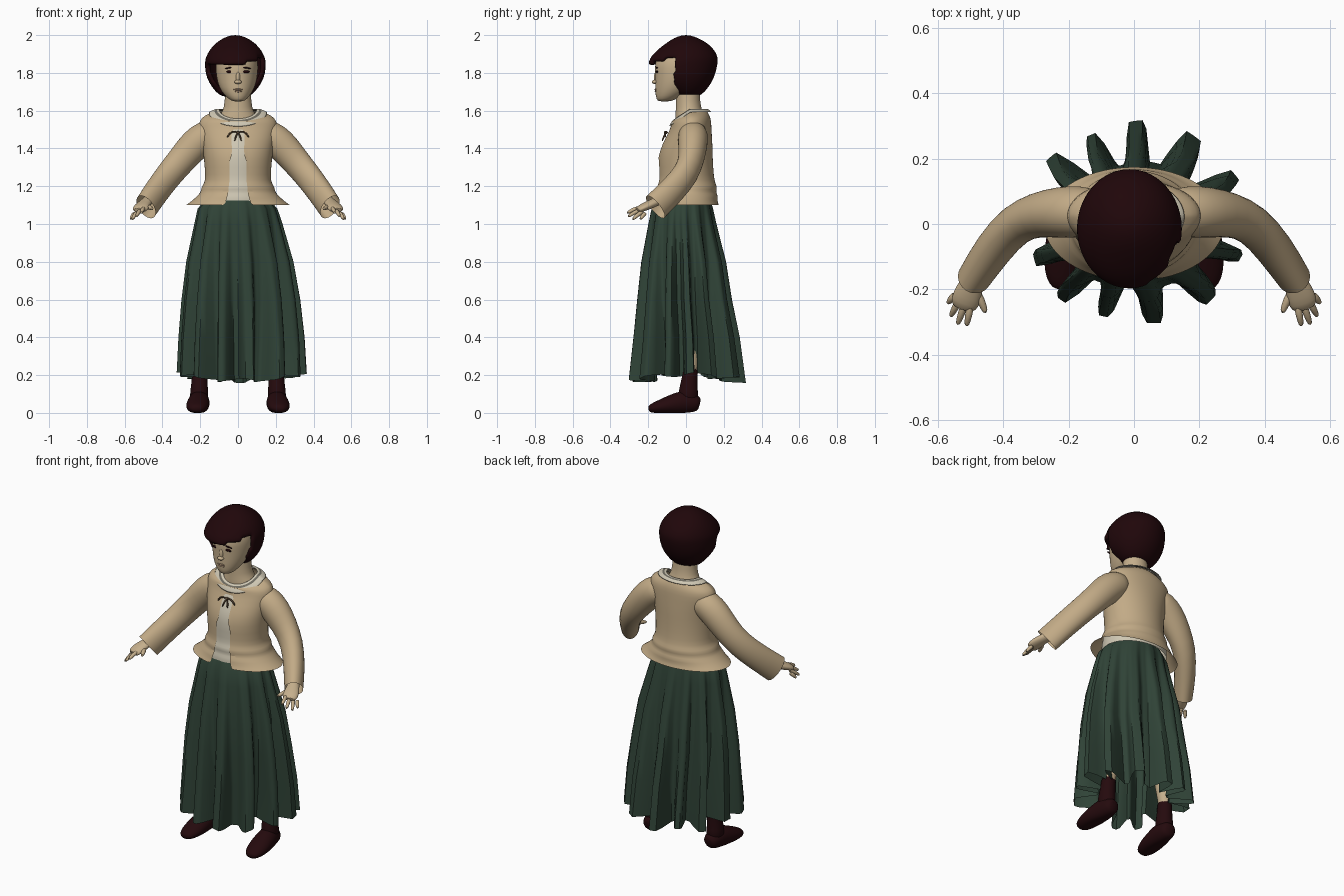
import bpy, bmesh
from math import sin, cos, pi, radians, sqrt
from mathutils import Vector

cube = bpy.data.objects.get("Cube")
if cube:
    bpy.data.objects.remove(cube)


def material(name, *rgb):
    m = bpy.data.materials.new(name)
    m.use_nodes = True
    m.diffuse_color = (*rgb, 1)
    m.node_tree.nodes["Principled BSDF"].inputs["Base Color"].default_value = (*rgb, 1)
    return m


SKIN = material("skin", .56, .43, .265)
TAN = material("tan cloth", .54, .405, .24)
GREEN = material("green cloth", .029, .056, .038)
HAIR = material("dark hair", .014, .002, .003)
LEATHER = material("dark leather", .018, .003, .004)
CREAM = material("cream cloth", .62, .57, .45)
STRIPE = material("grey trim", .16, .15, .12)
BROWN = material("brown ribbon", .10, .06, .033)
LIP = material("lips", .42, .28, .18)


def finish(name, bm, mats, subsurf=1, thick=0):
    bmesh.ops.recalc_face_normals(bm, faces=bm.faces)
    me = bpy.data.meshes.new(name)
    bm.to_mesh(me)
    bm.free()
    for m in mats:
        me.materials.append(m)
    me.shade_smooth()
    me.set_sharp_from_angle(angle=radians(55))
    ob = bpy.data.objects.new(name, me)
    bpy.context.scene.collection.objects.link(ob)
    if thick:
        mod = ob.modifiers.new("thickness", 'SOLIDIFY')
        mod.thickness, mod.offset = thick, -1
    if subsurf:
        mod = ob.modifiers.new("smooth", 'SUBSURF')
        mod.levels = mod.render_levels = subsurf
    return ob


def skin_rings(name, rings, mats, caps, skip=None, row_mats=None, **kw):
    """Join rings of points into a surface; skip(centre, angle) leaves holes."""
    bm = bmesh.new()
    vs = [[bm.verts.new(p) for p in r] for r in rings]
    n = len(vs[0])
    for i, (a, b) in enumerate(zip(vs, vs[1:])):
        for j in range(n):
            k = (j + 1) % n
            quad = (a[j], a[k], b[k], b[j])
            centre = sum((v.co for v in quad), Vector()) / 4
            if skip and skip(centre, 2 * pi * (j + .5) / n):
                continue
            f = bm.faces.new(quad)
            if row_mats:
                f.material_index = row_mats[i]
    for use, ring in zip(caps, (vs[0], vs[-1])):
        if use:
            bm.faces.new(ring)
    return finish(name, bm, mats, **kw)


def loft(name, rings, mats, segs=32, caps=(0, 0), wave=None, **kw):
    """Stack ellipses (z, cx, cy, rx, ry, front drop)."""
    out = []
    for i, (z, cx, cy, rx, ry, *drop) in enumerate(rings):
        ring = []
        for j in range(segs):
            a = 2 * pi * j / segs
            f, dz = wave(i, a) if wave else (1, 0)
            y = ry * sin(a) * f
            ring.append((cx + rx * cos(a) * f, cy + y,
                         z + dz + (drop[0] if drop else 0) * min(0, y)))
        out.append(ring)
    return skin_rings(name, out, mats, caps, **kw)


def tube(name, pts, mat, segs=16, caps=(1, 1), side=1, floor=None, **kw):
    """Sweep an oval along (x, y, z, radius, height ratio), mirrored by side."""
    ps = [Vector((p[0] * side, p[1], p[2])) for p in pts]
    out = []
    for i, p in enumerate(ps):
        t = (ps[min(i + 1, len(ps) - 1)] - ps[max(i - 1, 0)]).normalized()
        u = t.cross(Vector((0, 0, 1))).normalized()
        v = t.cross(u)
        r, flat = (*pts[i][3:], 1)[:2]
        ring = []
        for j in range(segs):
            a = 2 * pi * j / segs
            q = p + u * r * cos(a) + v * r * flat * sin(a)
            if floor is not None:
                q.z = max(q.z, floor)
            ring.append(q)
        out.append(ring)
    return skin_rings(name, out, [mat], caps, **kw)


def pebble(name, mat, loc, size, tilt=0):
    bm = bmesh.new()
    bmesh.ops.create_uvsphere(bm, u_segments=16, v_segments=10, radius=1)
    ob = finish(name, bm, [mat], subsurf=0)
    ob.location, ob.scale, ob.rotation_euler = loc, size, (0, tilt, 0)
    return ob


# Head and neck
CX = -.006
loft("head", [(1.648, 0, -.115, .025, .03), (1.66, 0, -.105, .048, .052),
              (1.70, CX, -.07, .084, .094), (1.75, CX, -.045, .104, .118),
              (1.80, CX, -.035, .111, .128), (1.85, CX, -.03, .114, .137),
              (1.90, CX, -.025, .1, .12), (1.95, CX, -.02, .06, .07)],
     [SKIN], caps=(1, 1))
loft("neck", [(1.5, 0, .022, .13, .08), (1.57, 0, .02, .1, .078),
              (1.6, 0, .016, .08, .07), (1.64, 0, .01, .07, .064),
              (1.76, 0, .01, .066, .062)], [SKIN])
pebble("nose_bridge", SKIN, (0, -.158, 1.775), (.012, .012, .032))
pebble("nose_tip", SKIN, (0, -.165, 1.752), (.019, .016, .011))
pebble("upper_lip", LIP, (0, -.161, 1.712), (.024, .006, .005))
pebble("lower_lip", LIP, (0, -.159, 1.703), (.02, .007, .006))
for s, side in ((1, "left"), (-1, "right")):
    y = -.035 - .128 * sqrt(1 - (.042 / .111) ** 2)
    pebble(side + "_eye", HAIR, (s * .042, y, 1.806), (.021, .005, .007))
    pebble(side + "_eyebrow", HAIR, (s * .044, y - .001, 1.827), (.026, .005, .004), s * .15)

# Bobbed hair with a face opening and swept fringe: z, half width, front, back
bob = [(1.67, .07, -.045, .065), (1.70, .105, -.08, .1), (1.75, .142, -.15, .138),
       (1.80, .159, -.18, .157), (1.845, .161, -.2, .167), (1.865, .16, -.195, .168),
       (1.885, .155, -.186, .168), (1.92, .138, -.155, .152), (1.955, .108, -.108, .118),
       (1.985, .065, -.065, .065), (2.0, .02, -.02, .02)]
loft("hair", [(z, -.014, (f + b) / 2, w, (b - f) / 2) for z, w, f, b in bob], [HAIR],
     segs=48, caps=(1, 1), thick=.025,
     skip=lambda c, a: c.y < -.06 and c.z < 1.842 + .3 * max(0, c.x))

# Jacket, open down the front over a blouse
coat = [(1.602, 0, .022, .105, .082, .65), (1.592, 0, .022, .135, .093, .5),
        (1.575, 0, .024, .175, .10, .3), (1.548, 0, .028, .207, .105, .15),
        (1.50, 0, .025, .207, .110), (1.42, 0, .005, .19, .135),
        (1.35, 0, -.004, .18, .145), (1.25, 0, .002, .172, .145),
        (1.215, 0, .003, .178, .152), (1.195, 0, .003, .195, .163),
        (1.17, 0, .003, .195, .154), (1.15, 0, .002, .215, .168),
        (1.125, 0, 0, .24, .165), (1.10, 0, 0, .275, .174)]
loft("jacket", coat, [TAN], segs=72,
     skip=lambda c, a: c.z < 1.47 and abs(a - 1.5 * pi) < radians(15 if c.z < 1.36 else 10))
loft("blouse", [(z, x, y, min(rx, .2) * .96, min(ry, .163) * .96)
                for z, x, y, rx, ry, *d in coat[4:]], [CREAM], segs=48)
loft("collar", [(1.611, 0, .022, .098, .078, .65), (1.609, 0, .022, .115, .092, .65),
                (1.608, 0, .022, .121, .096, .65), (1.594, 0, .022, .157, .114, .68)],
     [CREAM, STRIPE], segs=48, row_mats=[0, 1, 0], thick=.006)

# Ribbon bow
pebble("bow_knot", BROWN, (0, -.105, 1.484), (.010, .009, .008))
for s, side in ((1, "left"), (-1, "right")):
    tube(side + "_bow_loop", [(0, -.105, 1.484, .005), (.025, -.112, 1.492, .005),
                              (.045, -.112, 1.48, .005), (.058, -.11, 1.457, .005)],
         BROWN, segs=8, side=s)
    tube(side + "_bow_tail", [(0, -.105, 1.482, .005), (.012, -.117, 1.465, .005),
                              (.018, -.127, 1.437, .005)], BROWN, segs=8, side=s)

# Pleated skirt: outer profile with folds that deepen towards the hem
PLEATS = 13
depth = [.02, .04, .08, .17, .25, .33, .41]


def pleat(i, a):
    w = max(-1, min(1, 1.7 * sin(PLEATS * a + .8 * sin(3 * a) + .6)))
    crest = 1 + .03 * sin(5 * a + 1) * i / 6
    dz = .035 * cos(a) ** 2 + .012 * sin(7 * a) if i == 6 else 0
    return crest * (1 - depth[i] * (.5 - .5 * w)), dz


loft("skirt", [(1.125, -.004, -.015, .175, .145), (1.08, -.004, -.02, .212, .163),
               (1.0, 0, -.02, .234, .18), (.8, .006, -.014, .284, .224),
               (.6, .01, -.01, .314, .25), (.4, .012, 0, .333, .28),
               (.17, .012, .003, .343, .308)],
     [GREEN], segs=PLEATS * 12, subsurf=0, wave=pleat)

# Arms, hands, legs and boots
tips = [(.512, -.314, 1.056), (.54, -.31, 1.036), (.562, -.285, 1.021), (.57, -.243, 1.022)]
for s, side in ((1, "left"), (-1, "right")):
    tube(side + "_sleeve", [(.1, .035, 1.49, .07), (.17, .038, 1.468, .08, 1.05),
                            (.225, .036, 1.425, .079, 1.1), (.29, .03, 1.35, .07, 1.12),
                            (.36, .006, 1.268, .063, 1.2), (.43, -.075, 1.175, .06, 1.25),
                            (.487, -.162, 1.09, .052, 1.5)],
         TAN, segs=24, caps=(1, 0), side=s)
    tube(side + "_hand", [(.43, -.075, 1.17, .034, .8), (.485, -.16, 1.115, .03, .8),
                          (.503, -.2, 1.1, .042, .55), (.517, -.24, 1.082, .046, .45),
                          (.524, -.262, 1.07, .034, .4)], SKIN, side=s)
    for k, (x, y, z) in enumerate(tips):
        root = Vector((.499 + .015 * k, -.246 + .011 * k, 1.086 - .009 * k))
        mid = root.lerp(Vector((x, y, z)), .55) + Vector((0, 0, .006))
        tube(f"{side}_finger_{k + 1}", [(*root, .013), (*mid, .012), (x, y, z, .008)],
             SKIN, segs=8, side=s)
    tube(side + "_thumb", [(.492, -.195, 1.095, .017), (.466, -.235, 1.088, .014),
                           (.452, -.275, 1.078, .009)], SKIN, segs=8, side=s)
    loft(side + "_leg", [(.22, s * .2, .025, .036, .036), (.4, s * .185, .02, .05, .052),
                         (.6, s * .15, .01, .056, .058), (1.0, s * .1, 0, .085, .085)],
         [SKIN], segs=20)
    loft(side + "_boot_shaft", [(.05, s * .206, .015, .052, .055), (.12, s * .206, .01, .048, .052),
                                (.18, s * .203, .02, .04, .04), (.26, s * .2, .025, .044, .044)],
         [LEATHER], segs=20, caps=(1, 1))
    tube(side + "_boot_foot", [(.2, .074, .045, .03), (.202, .056, .05, .046),
                               (.205, 0, .06, .056, 1.15), (.21, -.05, .05, .06, .95),
                               (.214, -.1, .04, .062, .75), (.218, -.15, .03, .056, .6),
                               (.22, -.187, .022, .04, .6), (.22, -.2, .02, .018, .6)],
         LEATHER, segs=20, side=s, floor=0)
